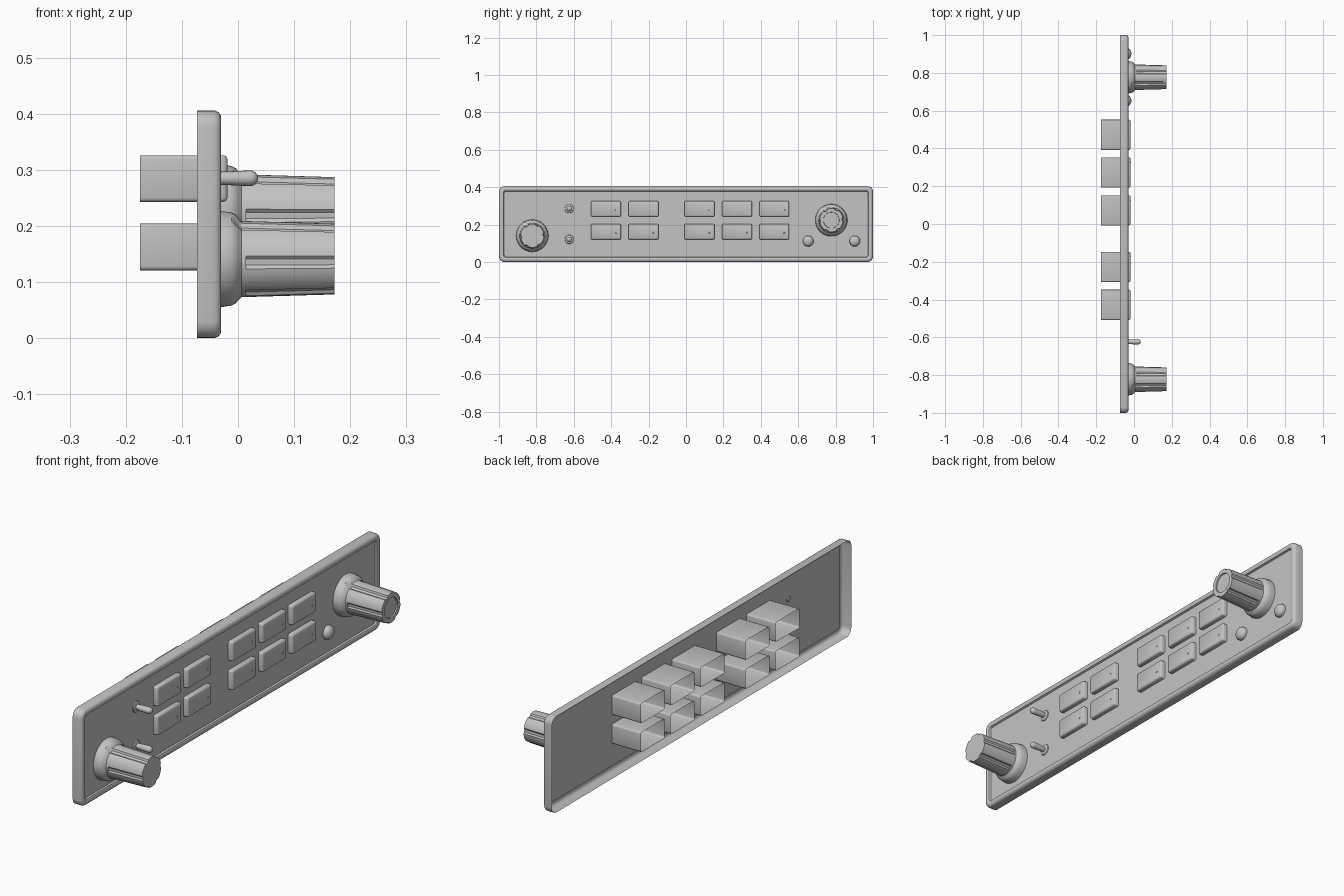
import bpy, bmesh, math
from mathutils import Vector

if "Cube" in bpy.data.objects:
    bpy.data.objects.remove(bpy.data.objects["Cube"])

grey = bpy.data.materials.new("plain_grey")
grey.diffuse_color = (0.55, 0.55, 0.55, 1)
grey.use_nodes = True
grey.node_tree.nodes["Principled BSDF"].inputs["Base Color"].default_value = grey.diffuse_color


def loft(name, rings, cap_start=False, cap_end=True, angle=35):
    """Skin equal-length rings that advance along +x."""
    bm = bmesh.new()
    vs = [[bm.verts.new(p) for p in r] for r in rings]
    n = len(vs[0])
    for a, b in zip(vs, vs[1:]):
        for i in range(n):
            j = (i + 1) % n
            bm.faces.new((a[i], a[j], b[j], b[i]))
    if cap_start:
        bm.faces.new(vs[0][::-1])
    if cap_end:
        bm.faces.new(vs[-1])
    me = bpy.data.meshes.new(name)
    bm.to_mesh(me)
    bm.free()
    me.materials.append(grey)
    ob = bpy.data.objects.new(name, me)
    bpy.context.collection.objects.link(ob)
    bpy.ops.object.select_all(action='DESELECT')
    ob.select_set(True)
    bpy.context.view_layer.objects.active = ob
    bpy.ops.object.shade_smooth_by_angle(angle=math.radians(angle))
    return ob


def rounded_rect(x, y, z, hw, hh, r, steps=5):
    pts = []
    for k, (sy, sz) in enumerate(((1, 1), (-1, 1), (-1, -1), (1, -1))):
        for s in range(steps + 1):
            a = math.radians(90 * (k + s / steps))
            pts.append(Vector((x, y + sy * (hw - r) + r * math.cos(a),
                               z + sz * (hh - r) + r * math.sin(a))))
    return pts


def circle(x, y, z, r, n=24):
    return [Vector((x, y + r * math.cos(2 * math.pi * i / n),
                    z + r * math.sin(2 * math.pi * i / n))) for i in range(n)]


def lathe(name, y, z, profile, n=24, cap_start=False):
    return loft(name, [circle(x, y, z, r, n) for x, r in profile], cap_start)


# Face plate: open-backed shell with a raised rounded rim
FACE = -0.04
plate = [(-0.073, 0.0), (-0.042, 0.0), (-0.035, 0.003), (-0.031, 0.008), (-0.03, 0.013),
         (-0.03, 0.02), (-0.033, 0.025), (FACE, 0.028)]
loft("face_plate", [rounded_rect(x, 0, 0.203, 1 - d, 0.203 - d, 0.03 - d * 0.7)
                    for x, d in plate])

# Push buttons: open-backed boxes with softened fronts and a tiny bump each
count = 0
for y in (-0.428, -0.227, 0.072, 0.273, 0.472):
    for z in (0.1625, 0.2845):
        count += 1
        prof = [(-0.175, 0), (-0.026, 0), (-0.021, 0.002), (-0.019, 0.006)]
        loft(f"button_{count}", [rounded_rect(x, y, z, 0.08 - d, 0.0415 - d, 0.007 - d * 0.5, 3)
                                 for x, d in prof], angle=50)
        lathe(f"button_bump_{count}", y + 0.053, z - 0.006,
              [(-0.019, 0.004), (-0.0175, 0.003), (-0.017, 0.001)], 10)


# Knobs: curved skirt, fluted tapering body and a wider pointer groove
def knob(name, y, z, recessed):
    n = 72

    def ring(x, r, flutes, pointer):
        pts = []
        for i in range(n):
            deg = i * 360 / n
            off = (deg - 125 + 30) % 60 - 30
            rr = r
            if abs(deg - 120) <= 8 and pointer:
                rr = r - pointer
            elif abs(off) <= 5 and flutes and abs(deg - 120) > 25:
                rr = r - flutes
            a = math.radians(deg)
            pts.append(Vector((x, y + rr * math.cos(a), z + rr * math.sin(a))))
        return pts

    rings = [ring(FACE, 0.086, 0, 0), ring(-0.026, 0.085, 0, 0), ring(-0.012, 0.083, 0, 0),
             ring(-0.004, 0.079, 0, 0.004), ring(0.002, 0.072, 0, 0.007),
             ring(0.006, 0.068, 0, 0.007), ring(0.014, 0.0677, 0, 0.007),
             ring(0.0145, 0.0677, 0.005, 0.007), ring(0.172, 0.063, 0.005, 0.007)]
    if recessed:
        rings += [circle(0.172, y, z, 0.043, n), circle(0.167, y, z, 0.042, n)]
    loft(name, rings, angle=30)


knob("left_knob", -0.822, 0.141, False)
knob("right_knob", 0.777, 0.224, True)

# Toggle switches: low collar and a round-tipped lever
for i, z in enumerate((0.121, 0.285), 1):
    lathe(f"toggle_collar_{i}", -0.624, z,
          [(FACE, 0.024), (-0.036, 0.022), (-0.033, 0.015)])
    tip = [(0.022 + 0.014 * math.sin(a), 0.014 * math.cos(a))
           for a in (math.radians(d) for d in (0, 20, 40, 60, 78))]
    lathe(f"toggle_lever_{i}", -0.624, z, [(-0.045, 0.011)] + tip, 16, True)

# Indicator domes
for i, y in enumerate((0.653, 0.902), 1):
    dome = [(-0.034 + 0.02 * math.sin(a), 0.029 * math.cos(a))
            for a in (math.radians(d) for d in (0, 18, 36, 54, 70, 84))]
    lathe(f"indicator_dome_{i}", y, 0.112, [(FACE, 0.029)] + dome)
